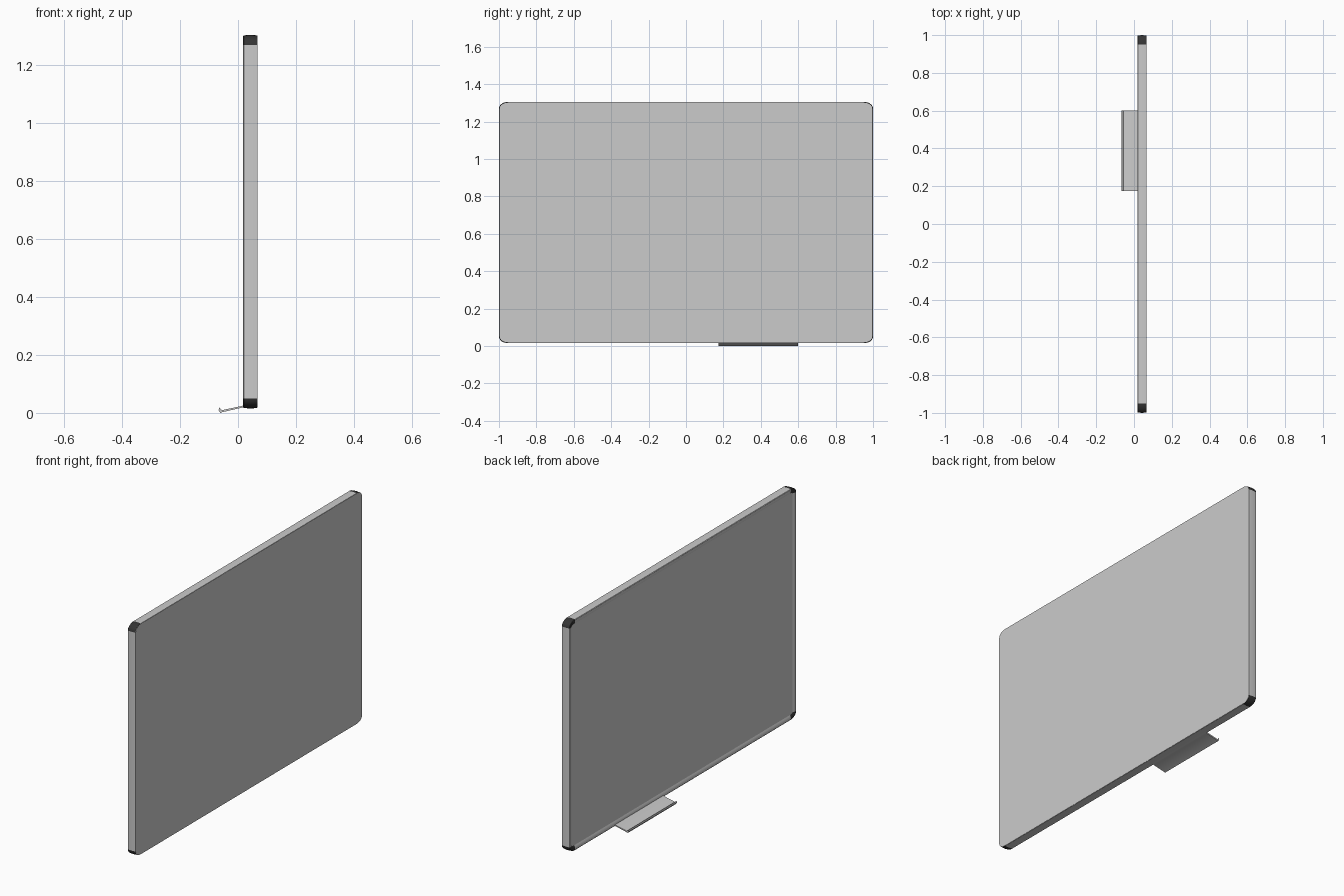
import bpy, bmesh, math

if "Cube" in bpy.data.objects:
    bpy.data.objects.remove(bpy.data.objects["Cube"])

X0, X1 = 0.018, 0.067          # writing side / back side of the board
ZC, HY, HZ = 0.660, 1.0, 0.645  # board centre height and half sizes
RY, RZ = 0.05, 0.035           # corner radii
SEG = 6

# Frame cross-section: (x, inset from the outline), gently ridged outside
PROFILE = [(X1 - 0.001, 0.004), (0.0655, 0.002), (0.043, 0.0), (0.020, 0.002),
           (X0, 0.005), (X0, 0.012), (0.021, 0.022), (0.026, 0.032)]

dark = bpy.data.materials.new("dark_plastic")
dark.diffuse_color = (0.035, 0.035, 0.035, 1)
dark.use_nodes = True
dark.node_tree.nodes["Principled BSDF"].inputs["Base Color"].default_value = dark.diffuse_color


def finish(name, bm, mat=None, smooth=True):
    bmesh.ops.recalc_face_normals(bm, faces=bm.faces)
    me = bpy.data.meshes.new(name)
    bm.to_mesh(me)
    bm.free()
    ob = bpy.data.objects.new(name, me)
    bpy.context.collection.objects.link(ob)
    if mat:
        me.materials.append(mat)
    if smooth:
        bpy.ops.object.select_all(action='DESELECT')
        ob.select_set(True)
        bpy.context.view_layer.objects.active = ob
        bpy.ops.object.shade_smooth_by_angle(angle=math.radians(30))
    return ob


def corner(q, inset):
    """Arc of (y, z) points for corner q, counted from +y +z."""
    sy, sz = [(1, 1), (-1, 1), (-1, -1), (1, -1)][q]
    pts = []
    for i in range(SEG + 1):
        a = (q + i / SEG) * math.pi / 2
        pts.append((sy * (HY - RY) + (RY - inset) * math.cos(a),
                    ZC + sz * (HZ - RZ) + (RZ - inset) * math.sin(a)))
    return pts


def loft(name, rows, mat=None):
    """Closed solid through equal-length cross-sections."""
    bm = bmesh.new()
    rings = [[bm.verts.new(p) for p in r] for r in rows]
    n = len(rings[0])
    for a, b in zip(rings, rings[1:]):
        for i in range(n):
            j = (i + 1) % n
            bm.faces.new((a[i], a[j], b[j], b[i]))
    bm.faces.new(rings[0])
    bm.faces.new(rings[-1])
    return finish(name, bm, mat)


def outline(x, inset):
    return [(x, y, z) for q in range(4) for y, z in corner(q, inset)]


# Frame: dark corner caps joined by straight rails
arcs = [[[(x, *corner(q, d)[i]) for x, d in PROFILE] for i in range(SEG + 1)]
        for q in range(4)]
caps = ["top_right", "top_left", "bottom_left", "bottom_right"]
rails = ["top", "left", "bottom", "right"]
for q in range(4):
    loft("corner_cap_" + caps[q], arcs[q], dark)
    loft("frame_rail_" + rails[q], [arcs[q][-1], arcs[(q + 1) % 4][0]])

# Writing surface, slightly recessed, and backing sheet over the whole back
loft("writing_surface", [outline(0.024, 0.028), outline(0.034, 0.028)])
loft("back_sheet", [outline(X1 - 0.002, 0.003), outline(X1, 0.003)])

# Pen tray: thin sloped plate with an upturned lip
tray = [(0.045, 0.020), (0.018, 0.019), (-0.052, 0.006), (-0.061, 0.003),
        (-0.067, 0.012), (-0.065, 0.018), (-0.055, 0.0125), (0.018, 0.025),
        (0.045, 0.025)]
tray = [(x, max(0.0, z - 0.003) if z < 0.015 and x < -0.05 else z) for x, z in tray]
loft("pen_tray", [[(x, y, z) for x, z in tray] for y in (0.175, 0.60)])
